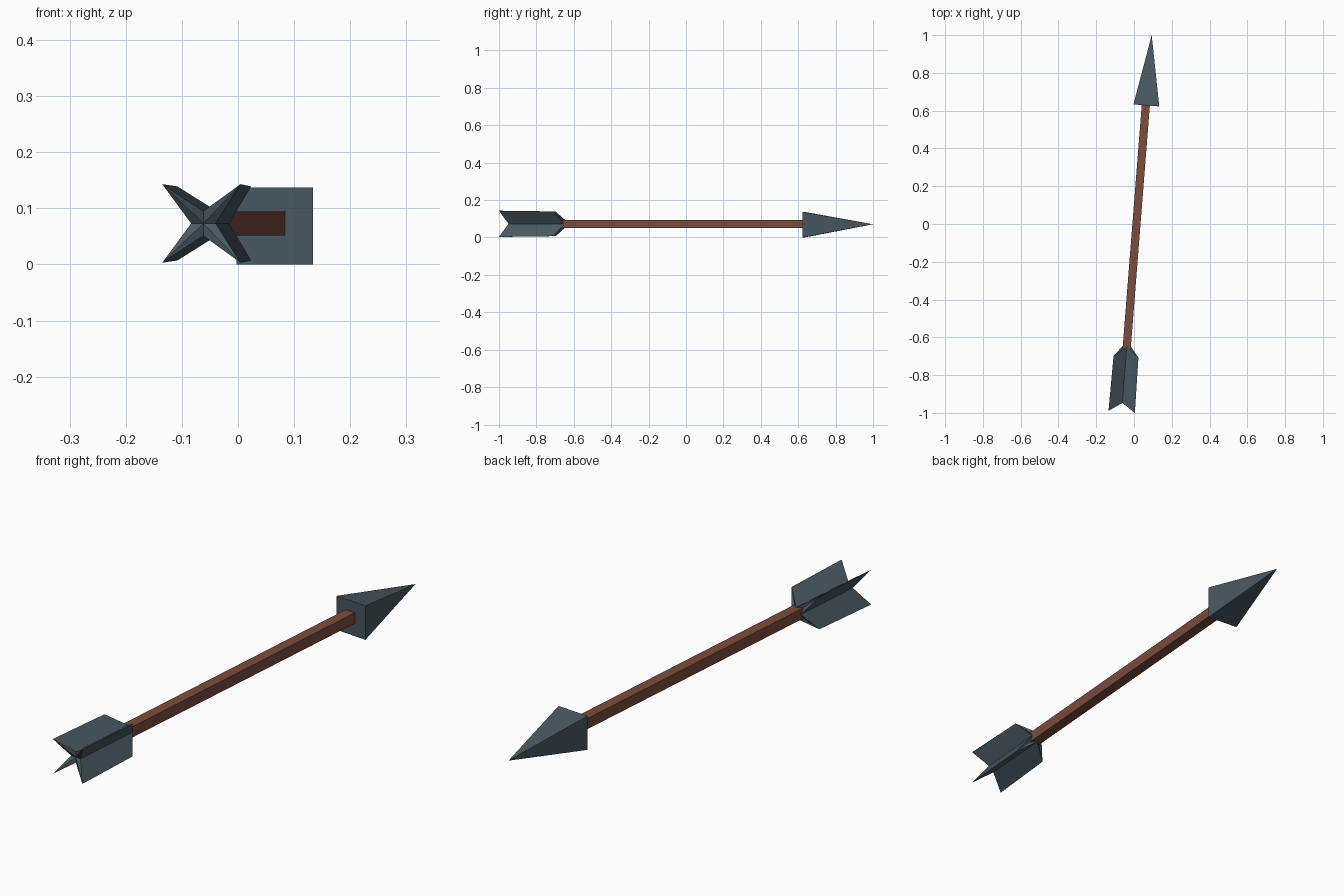
import bpy, math
from mathutils import Matrix, Vector

if "Cube" in bpy.data.objects:
    bpy.data.objects.remove(bpy.data.objects["Cube"])

# Arrow is built along local +y, then turned slightly about z
PLACE = Matrix.Translation((0.013, 0, 0)) @ Matrix.Rotation(math.radians(-4.5), 4, 'Z')


def material(name, rgb):
    m = bpy.data.materials.new(name)
    m.diffuse_color = (*rgb, 1)
    m.use_nodes = True
    m.node_tree.nodes["Principled BSDF"].inputs["Base Color"].default_value = m.diffuse_color
    return m


slate = material("slate", (0.065, 0.098, 0.12))
wood = material("brown wood", (0.20, 0.074, 0.048))


def loft(name, start, end, mat, start_hub=None, end_hub=None):
    """Join two rings of points and close each end with a fan to a hub point."""
    n = len(start)
    verts = list(start) + list(end) + [start_hub, end_hub]
    faces = []
    for i in range(n):
        j = (i + 1) % n
        faces += [(i, j, n + j, n + i), (j, i, 2 * n), (n + i, n + j, 2 * n + 1)]
    return make(name, verts, faces, mat)


def make(name, verts, faces, mat):
    me = bpy.data.meshes.new(name)
    me.from_pydata([PLACE @ Vector(v) for v in verts], [], faces)
    me.materials.append(mat)
    ob = bpy.data.objects.new(name, me)
    bpy.context.collection.objects.link(ob)
    return ob


def square(h, y, z, x=0):
    return [(x + sx * h, y, z + sz * h) for sx, sz in ((-1, -1), (-1, 1), (1, 1), (1, -1))]


def star(outer, inner, y_outer, y_inner, z):
    pts = []
    for i in range(8):
        a = -math.pi * i / 4
        r, y = (outer * math.sqrt(2), y_outer) if i % 2 else (inner, y_inner)
        pts.append((r * math.cos(a), y, z + r * math.sin(a)))
    return pts


ZC = 0.073

# Square wooden shaft
loft("shaft", square(0.0215, -0.68, ZC), square(0.0215, 0.66, ZC), wood,
     (0, -0.68, ZC), (0, 0.66, ZC))

# Four-sided pyramid head
make("arrow_head", square(0.0685, 0.63, 0.0685, 0.003) + [(0.002, 1.003, 0.0705)],
     [(3, 2, 1, 0)] + [(i, (i + 1) % 4, 4) for i in range(4)], slate)

# Four wedge-shaped fins as one star, swept at both ends
loft("fletching", star(0.070, 0.022, -0.998, -0.95, ZC), star(0.066, 0.022, -0.705, -0.65, ZC),
     slate, (0, -0.95, ZC), (0, -0.65, ZC))

# Make all normals face outwards
import bmesh
for ob in bpy.context.collection.objects:
    bm = bmesh.new()
    bm.from_mesh(ob.data)
    bmesh.ops.recalc_face_normals(bm, faces=bm.faces)
    bm.to_mesh(ob.data)
    bm.free()
